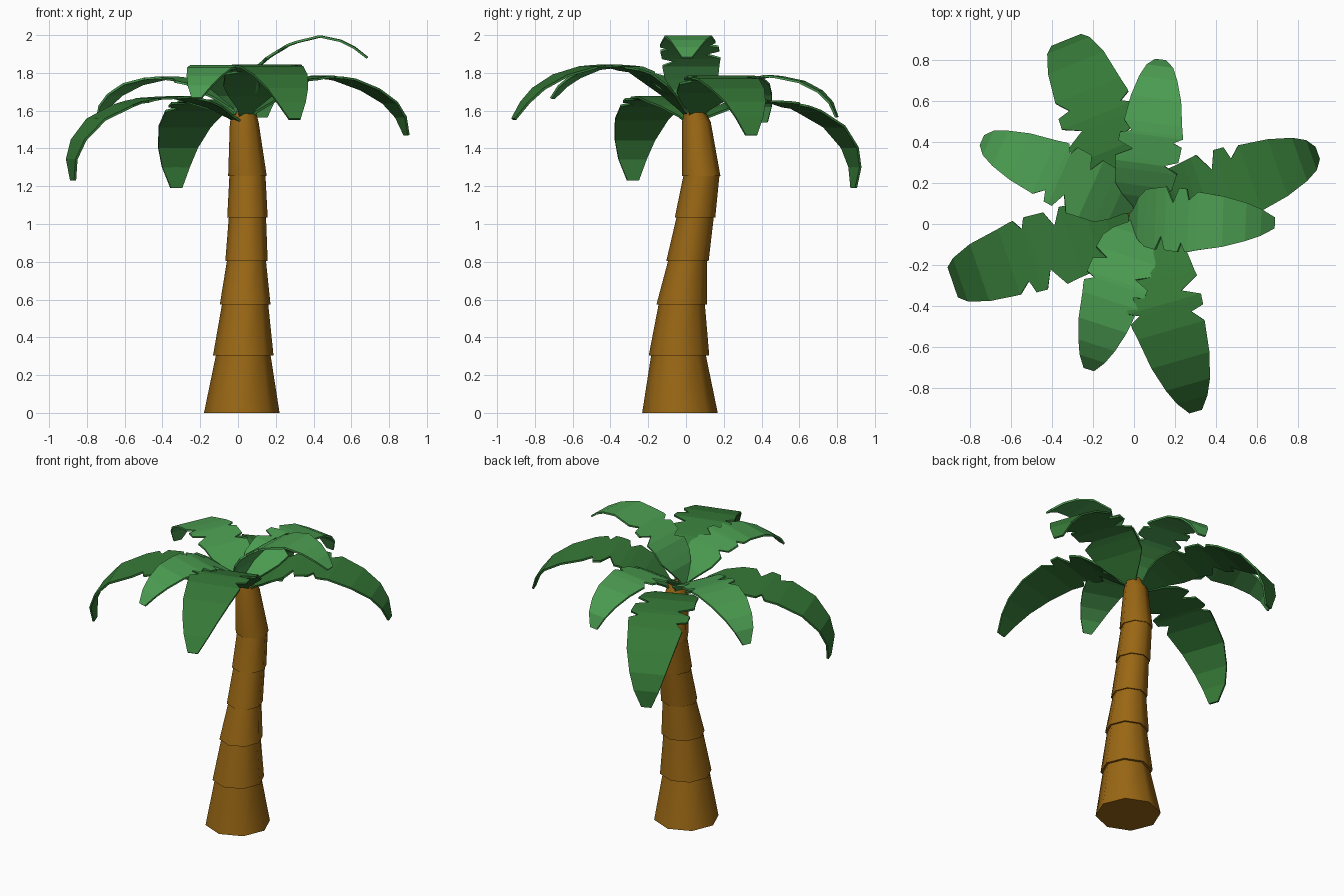
import bpy, bmesh, math
from mathutils import Vector

if "Cube" in bpy.data.objects:
    bpy.data.objects.remove(bpy.data.objects["Cube"])


def material(name, rgb):
    m = bpy.data.materials.new(name)
    m.diffuse_color = (*rgb, 1)
    m.use_nodes = True
    m.node_tree.nodes["Principled BSDF"].inputs["Base Color"].default_value = m.diffuse_color
    return m


BARK = material("bark brown", (0.32, 0.135, 0.007))
DARK = material("dark green", (0.036, 0.19, 0.038))
LIGHT = material("light green", (0.072, 0.34, 0.083))


def finish(bm, name, mat):
    bmesh.ops.recalc_face_normals(bm, faces=bm.faces)
    mesh = bpy.data.meshes.new(name)
    bm.to_mesh(mesh)
    bm.free()
    mesh.materials.append(mat)
    ob = bpy.data.objects.new(name, mesh)
    bpy.context.collection.objects.link(ob)
    return ob


# Trunk: stacked eight-sided tapered segments, rings are (x, y, z, radius)
def trunk_segment(name, rings):
    bm = bmesh.new()
    loops = [[bm.verts.new((x + r * math.cos(i * math.pi / 4),
                            y + r * math.sin(i * math.pi / 4), z)) for i in range(8)]
             for x, y, z, r in rings]
    for a, b in zip(loops, loops[1:]):
        for i in range(8):
            j = (i + 1) % 8
            bm.faces.new((a[i], a[j], b[j], b[i]))
    bm.faces.new(loops[0][::-1])
    bm.faces.new(loops[-1])
    ob = finish(bm, name, BARK)
    bpy.context.view_layer.objects.active = ob
    ob.select_set(True)
    bpy.ops.object.shade_smooth_by_angle(angle=math.radians(50))
    ob.select_set(False)


SEGMENTS = [
    [(.02, -.032, 0, .20), (.028, -.04, .315, .143)],
    [(.028, -.037, .305, .16), (.038, -.022, .585, .121)],
    [(.038, -.022, .575, .134), (.045, .01, .815, .102)],
    [(.045, .008, .805, .112), (.05, .05, 1.045, .098)],
    [(.05, .048, 1.035, .107), (.05, .083, 1.265, .095)],
    [(.05, .08, 1.255, .102), (.033, .055, 1.54, .076), (.04, .045, 1.61, .05)],
]
for n, rings in enumerate(SEGMENTS, 1):
    trunk_segment(f"trunk_segment_{n}", rings)

# Leaf outline: (share of length, left half width, right half width), with torn notches
OUTLINE = [(0, .02, .02), (.07, .05, .05), (.15, .12, .12), (.22, .17, .165),
           (.31, .18, .18), (.35, .185, .10), (.375, .19, .18), (.42, .095, .185),
           (.455, .184, .188), (.475, .182, .135), (.50, .18, .188), (.515, .115, .187),
           (.565, .165, .175), (.70, .145, .15), (.82, .112, .112), (.91, .078, .078),
           (1, .032, .032)]


# Leaf: flat ribbon following a drooping arc of (distance, height) points
def leaf(name, mat, root, azimuth, scale, arc):
    lengths = [0]
    for a, b in zip(arc, arc[1:]):
        lengths.append(lengths[-1] + math.dist(a, b))

    def along(t):
        d = t * lengths[-1]
        for i in range(len(arc) - 1):
            if d <= lengths[i + 1] + 1e-6:
                return Vector(arc[i]).lerp(Vector(arc[i + 1]),
                                           (d - lengths[i]) / (lengths[i + 1] - lengths[i]))

    a = math.radians(azimuth)
    out = Vector((math.cos(a), math.sin(a), 0))
    side = Vector((-math.sin(a), math.cos(a), 0))
    bm = bmesh.new()
    rows = []
    for t, left, right in OUTLINE:
        r, z = along(t)
        mid = Vector((*root, 0)) + out * r + Vector((0, 0, z))
        rows.append([bm.verts.new(mid + side * s * scale) for s in (left, 0, -right)])
    for p, q in zip(rows, rows[1:]):
        for i in (0, 1):
            bm.faces.new((p[i], p[i + 1], q[i + 1], q[i]))
    ob = finish(bm, name, mat)
    mod = ob.modifiers.new("thickness", 'SOLIDIFY')
    mod.thickness = 0.012
    mod.offset = 0


# Four long dark leaves
leaf("long_leaf_front", DARK, (.03, .03), -74, 1,
     [(0, 1.55), (.14, 1.70), (.28, 1.80), (.44, 1.84), (.59, 1.828), (.74, 1.78), (.885, 1.69), (.98, 1.555)])
leaf("long_leaf_right", DARK, (.03, .04), 19.5, 1,
     [(0, 1.55), (.2, 1.70), (.32, 1.76), (.43, 1.782), (.60, 1.76), (.76, 1.69), (.87, 1.605), (.915, 1.47)])
leaf("long_leaf_back", DARK, (.02, .03), 112, 1,
     [(0, 1.53), (.2, 1.625), (.36, 1.652), (.53, 1.642), (.71, 1.585), (.86, 1.485), (.935, 1.345), (.925, 1.19)])
leaf("long_leaf_left", DARK, (.03, .03), 199, 1,
     [(0, 1.53), (.2, 1.64), (.36, 1.673), (.55, 1.66), (.73, 1.61), (.88, 1.52), (.965, 1.375), (.955, 1.23)])

# Four short light leaves
leaf("short_leaf_right", LIGHT, (-.02, .03), -2, .84,
     [(0, 1.58), (.04, 1.71), (.12, 1.83), (.18, 1.882), (.30, 1.955), (.45, 1.994), (.6, 1.962), (.705, 1.88)])
leaf("short_leaf_back", LIGHT, (.03, .04), 82.5, .84,
     [(0, 1.57), (.12, 1.69), (.25, 1.76), (.4, 1.783), (.53, 1.77), (.65, 1.725), (.73, 1.65), (.765, 1.565)])
leaf("short_leaf_left", LIGHT, (.02, .07), 156, .84,
     [(0, 1.57), (.12, 1.67), (.25, 1.74), (.42, 1.775), (.56, 1.765), (.69, 1.72), (.79, 1.64), (.83, 1.54)])
leaf("short_leaf_front", LIGHT, (.02, .03), 252, .84,
     [(0, 1.57), (.08, 1.68), (.2, 1.78), (.33, 1.83), (.47, 1.84), (.6, 1.81), (.71, 1.74), (.775, 1.665)])
